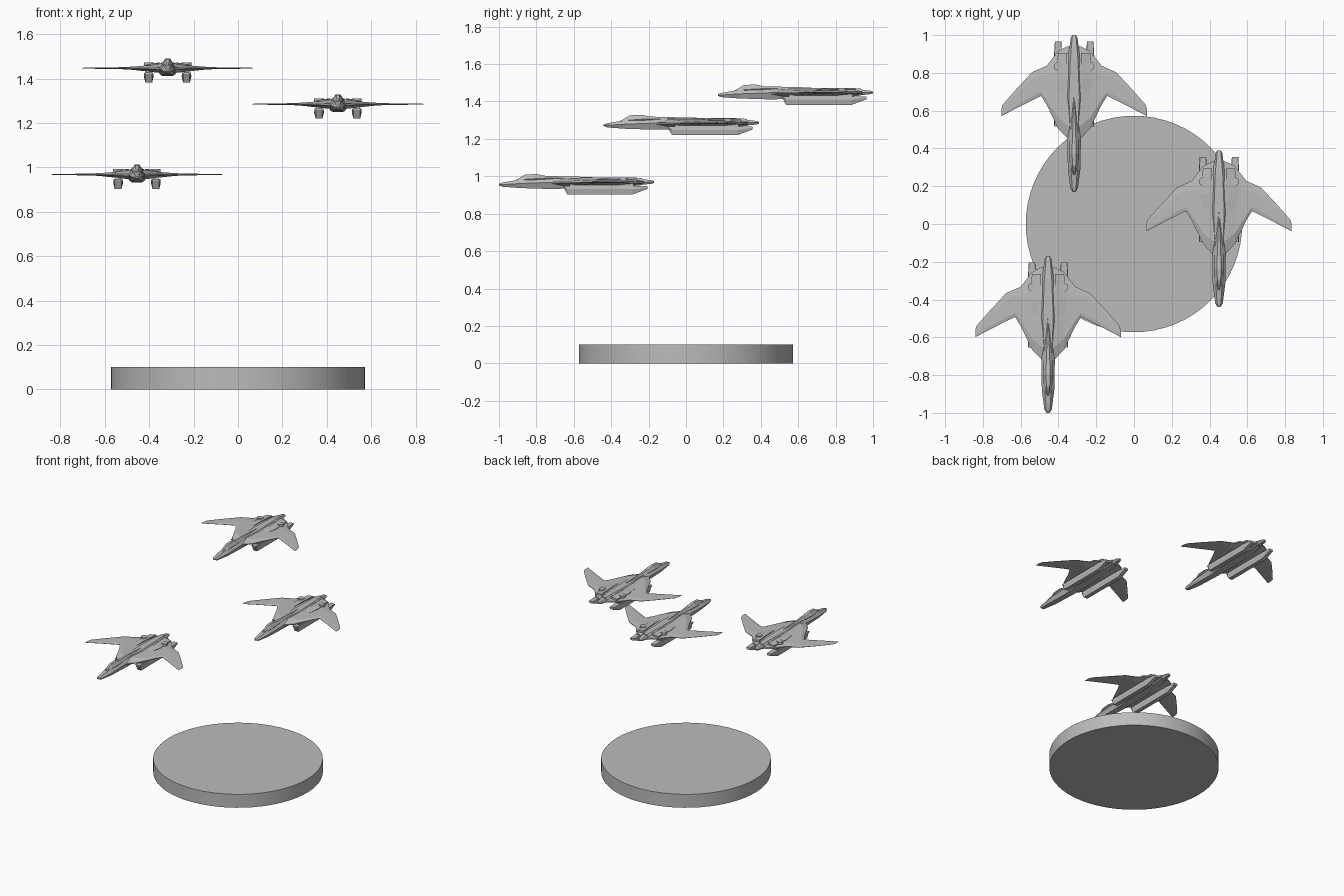
import bpy, bmesh, math
from mathutils import Matrix, Vector

cube = bpy.data.objects.get("Cube")
if cube:
    bpy.data.objects.remove(cube)

grey = bpy.data.materials.new("plain grey")
grey.use_nodes = True
grey.diffuse_color = (0.5, 0.5, 0.5, 1)
grey.node_tree.nodes["Principled BSDF"].inputs["Base Color"].default_value = (0.5, 0.5, 0.5, 1)


def finish(bm, name):
    bmesh.ops.recalc_face_normals(bm, faces=bm.faces)
    mesh = bpy.data.meshes.new(name)
    bm.to_mesh(mesh)
    bm.free()
    mesh.materials.append(grey)
    return mesh


def loft(bm, rings):
    """Skin a list of equal-sized closed rings and cap both ends."""
    rows = [[bm.verts.new(p) for p in ring] for ring in rings]
    for a, b in zip(rows, rows[1:]):
        for i in range(len(a)):
            j = (i + 1) % len(a)
            bm.faces.new((a[i], a[j], b[j], b[i]))
    bm.faces.new(rows[0])
    bm.faces.new(rows[-1])


def hex_ring(y, wide, top, bottom, mid, roof=0.4, floor=0.6, x=0):
    return [(x + wide * s, y, z) for s, z in
            ((-1, mid), (-roof, top), (roof, top), (1, mid), (floor, bottom), (-floor, bottom))]


def hex_loft(name, sections, **shape):
    bm = bmesh.new()
    loft(bm, [hex_ring(*s, **shape) for s in sections])
    return finish(bm, name)


# Fuselage: y, half width, top, bottom, shoulder height
fuselage = hex_loft("fuselage", [
    (0, .008, -.008, -.016, -.012), (.02, .02, -.001, -.024, -.012),
    (.12, .033, .016, -.031, -.006), (.28, .036, .02, -.036, 0),
    (.50, .055, .026, -.03, .004), (.70, .04, .026, -.022, .004),
    (.765, .03, .022, -.015, .002)], roof=.5)

# Canopy running back into a pointed spine
canopy = hex_loft("canopy_spine", [
    (.09, .006, .012, .005, .008), (.14, .022, .041, .005, .016),
    (.20, .026, .044, .005, .02), (.25, .025, .034, .008, .022),
    (.50, .003, .028, .015, .024)])

# Tail boom
tail = hex_loft("tail_boom", [
    (.66, .034, .026, -.014, .005), (.76, .025, .018, -.014, .002),
    (.815, .018, .011, -.008, .002), (.83, .009, .006, -.003, .002)], roof=.6)

# Blended wing body: x, leading y, trailing y, top, bottom
span = [(.0, .28, .775, .022, -.022), (.037, .285, .77, .02, -.021),
        (.085, .335, .745, .013, -.016), (.145, .46, .668, .008, -.009),
        (.175, .508, .655, .006, -.006), (.222, .485, .634, .004, -.004),
        (.305, .443, .545, .003, -.003), (.378, .405, .462, .002, -.002),
        (.385, .400, .438, .001, -.001)]
bm = bmesh.new()
rings = []
for x, front, back, top, bottom in span:
    at = lambda t: front + (back - front) * t
    rings.append([(x, front, top * .1), (x, at(.14), top), (x, at(.75), top),
                  (x, back, top * .3), (x, back, bottom * .3),
                  (x, at(.75), bottom), (x, at(.14), bottom), (x, front, bottom * .3)])
mirrored = [[(-x, y, z) for x, y, z in r] for r in rings[:0:-1]]
loft(bm, mirrored + rings)
wing = finish(bm, "wing_body")


# Parts made once per side
def side_parts(s, label):
    # Faceted engine pod under the wing
    x = .085 * s
    bm = bmesh.new()
    rings = []
    for y, bottom, wide in ((.345, -.026, .02), (.365, -.065, .021),
                            (.715, -.065, .022), (.795, -.035, .017)):
        waist = -.022 + (bottom + .022) * .35
        rings.append([(x + wide * k, y, z) for k, z in
                      ((-.9, -.02), (.9, -.02), (1, waist), (.7, bottom), (-.7, bottom), (-1, waist))])
    loft(bm, rings)
    pod = finish(bm, label + "_engine_pod")

    # Pylon joining pod to wing
    bm = bmesh.new()
    bmesh.ops.create_cube(bm, size=1, matrix=Matrix.Translation((x, .55, -.012))
                          @ Matrix.Diagonal((.024, .34, .024, 1)))
    pylon = finish(bm, label + "_pylon")

    # Slanted fairing on the back
    bm = bmesh.new()
    loft(bm, [[(s * a, y, 0), (s * a, y, inner), (s * b, y, outer), (s * b, y, 0)]
              for y, a, b, inner, outer in ((.47, .055, .075, .014, .012),
                                            (.60, .045, .098, .025, .016),
                                            (.735, .036, .085, .025, .016))])
    fairing = finish(bm, label + "_back_fairing")

    # Round hatch
    bm = bmesh.new()
    bmesh.ops.create_cone(bm, cap_ends=True, segments=20, radius1=.022, radius2=.022,
                          depth=.02, matrix=Matrix.Translation((x, .665, .015)))
    hatch = finish(bm, label + "_round_hatch")
    return [pod, pylon, fairing, hatch]


parts = [fuselage, canopy, tail, wing] + side_parts(1, "left") + side_parts(-1, "right")

# Three aircraft in formation share the same meshes
for craft, spot in (("low", (-.455, -1, .968)), ("middle", (.45, -.44, 1.285)),
                    ("high", (-.317, .17, 1.447))):
    for mesh in parts:
        obj = bpy.data.objects.new(craft + "_" + mesh.name, mesh)
        obj.location = Vector(spot)
        bpy.context.collection.objects.link(obj)

# Round base
bpy.ops.mesh.primitive_cylinder_add(vertices=64, radius=.573, depth=.1, location=(0, 0, .05))
base = bpy.context.object
base.name = "round_base"
base.data.materials.append(grey)
bpy.ops.object.shade_smooth_by_angle(angle=math.radians(30))
